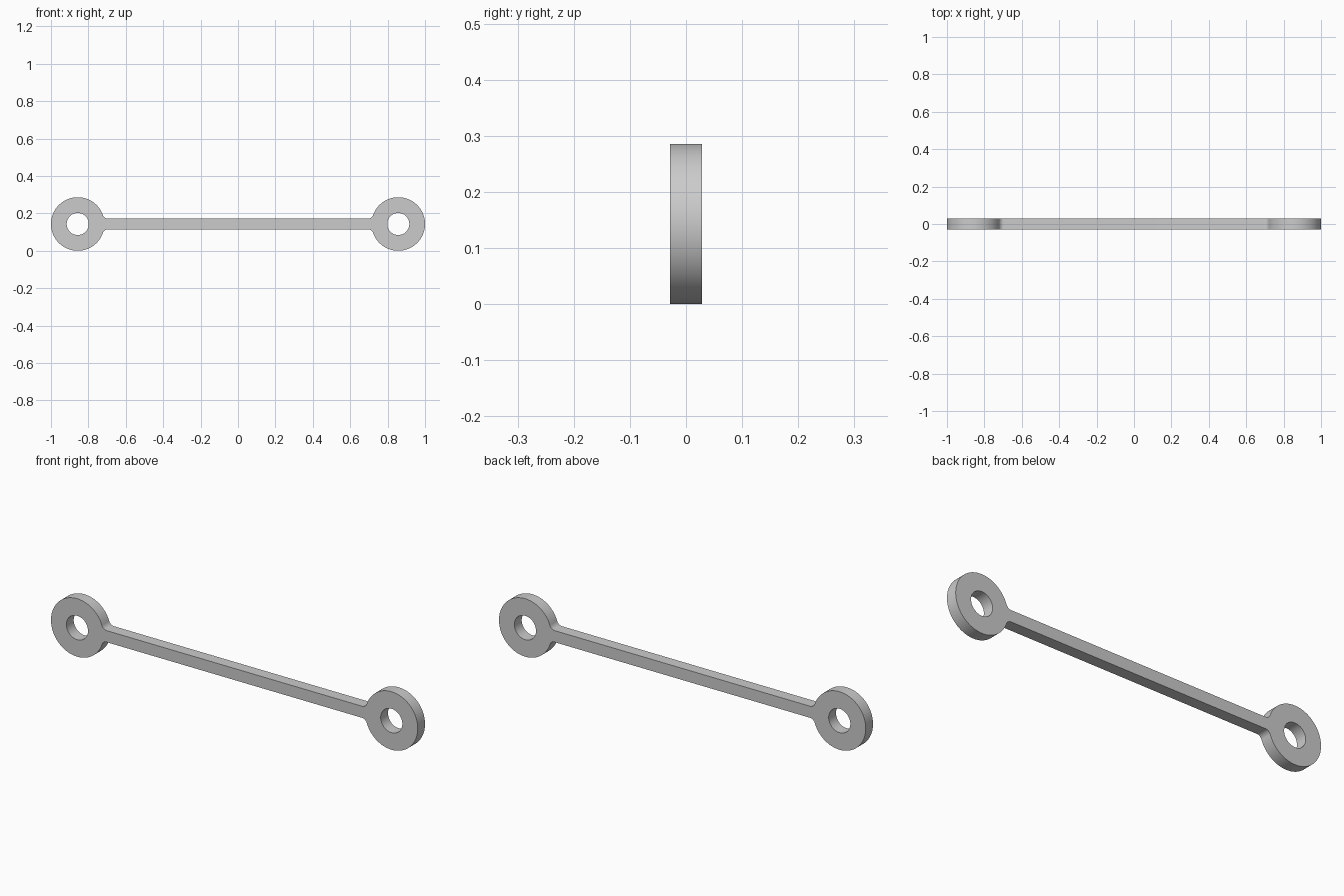
import bpy, bmesh
from math import sin, cos, pi, sqrt, atan2, asin, radians

if "Cube" in bpy.data.objects:
    bpy.data.objects.remove(bpy.data.objects["Cube"])

R = 0.143        # outer radius of the eye ends
HOLE = 0.059     # bore radius
H = 0.0285       # half height of the bar, also half thickness
FILLET = 0.028   # blend between bar and eye
CX = 1.0 - R     # eye centre


def arc(cx, cz, r, a0, a1, n):
    return [(cx + r * cos(a0 + (a1 - a0) * i / n),
             cz + r * sin(a0 + (a1 - a0) * i / n)) for i in range(n + 1)]


# Right half outline, from lower bar edge round the eye to upper bar edge
dx = sqrt((R + FILLET) ** 2 - (H + FILLET) ** 2)
ang = asin((H + FILLET) / (R + FILLET))
lower = arc(CX - dx, -H - FILLET, FILLET, pi / 2, ang, 10)
eye = arc(CX, 0, R, -pi + ang, pi - ang, 96)
upper = [(x, -z) for x, z in reversed(lower)]
right = lower + eye[1:-1] + upper
outline = right + [(-x, -z) for x, z in right]

# Flat profile with two bores, given thickness
curve = bpy.data.curves.new("link_rod", 'CURVE')
curve.dimensions = '2D'
curve.fill_mode = 'BOTH'
curve.extrude = H
bores = [arc(s * CX, 0, HOLE, 0, 2 * pi, 64)[:-1] for s in (-1, 1)]
for pts in [outline] + bores:
    sp = curve.splines.new('POLY')
    sp.points.add(len(pts) - 1)
    for p, (x, z) in zip(sp.points, pts):
        p.co = (x, z, 0, 1)
    sp.use_cyclic_u = True

rod = bpy.data.objects.new("link_rod", curve)
bpy.context.collection.objects.link(rod)
rod.rotation_euler = (radians(90), 0, 0)
rod.location.z = R
rod.select_set(True)
bpy.context.view_layer.objects.active = rod
bpy.ops.object.convert(target='MESH')
rod = bpy.context.object
bpy.ops.object.transform_apply(location=True, rotation=True, scale=True)

# Weld caps to walls and make normals consistent
bm = bmesh.new()
bm.from_mesh(rod.data)
bmesh.ops.remove_doubles(bm, verts=bm.verts, dist=1e-5)
bmesh.ops.recalc_face_normals(bm, faces=bm.faces)
bm.to_mesh(rod.data)
bm.free()
bpy.ops.object.shade_smooth_by_angle(angle=radians(30))
